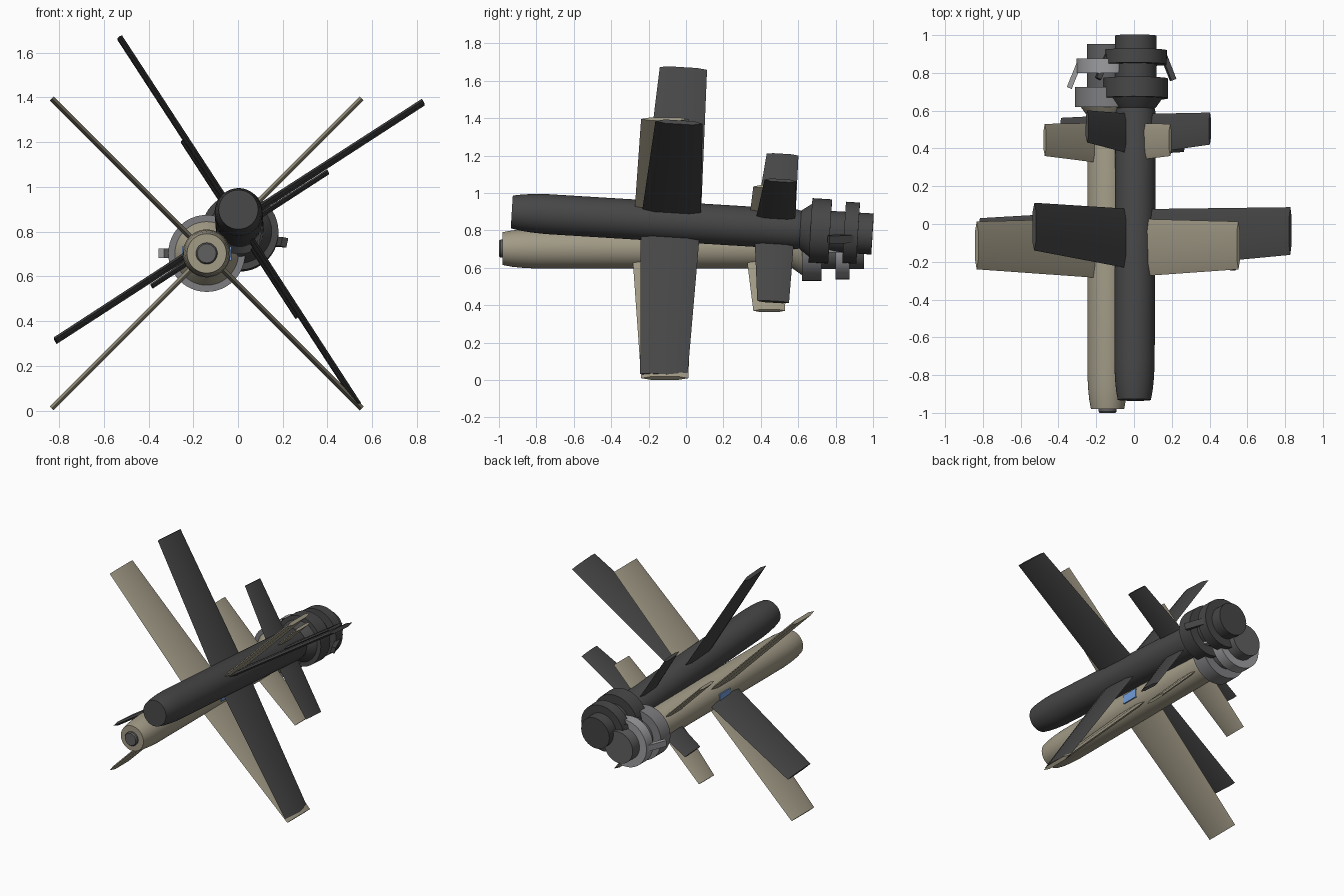
import bpy, bmesh, math
from mathutils import Matrix, Vector

if "Cube" in bpy.data.objects:
    bpy.data.objects.remove(bpy.data.objects["Cube"])


def material(name, rgb):
    m = bpy.data.materials.new(name)
    m.diffuse_color = (*rgb, 1)
    m.use_nodes = True
    m.node_tree.nodes["Principled BSDF"].inputs["Base Color"].default_value = m.diffuse_color
    return m


TAN = material("tan paint", (0.36, 0.325, 0.24))
BLACK = material("charcoal paint", (0.062, 0.062, 0.063))
STEEL = material("mid grey metal", (0.21, 0.21, 0.22))
DARK_STEEL = material("dark grey metal", (0.115, 0.115, 0.12))
LIGHT = material("light grey metal", (0.34, 0.34, 0.355))
BLUE = material("blue panel", (0.17, 0.34, 0.72))


def finish(bm, name, mat, matrix):
    bmesh.ops.recalc_face_normals(bm, faces=bm.faces)
    me = bpy.data.meshes.new(name)
    bm.to_mesh(me)
    bm.free()
    me.materials.append(mat)
    ob = bpy.data.objects.new(name, me)
    ob.matrix_world = matrix
    bpy.context.collection.objects.link(ob)


def lathe(name, profile, mat, matrix, segs=48):
    """Closed solid of revolution about y from (y, radius) pairs."""
    bm = bmesh.new()
    rings = []
    for y, r in profile:
        rings.append([bm.verts.new((r * math.cos(2 * math.pi * i / segs), y,
                                    r * math.sin(2 * math.pi * i / segs))) for i in range(segs)])
    for a, b in zip(rings, rings[1:]):
        for i in range(segs):
            j = (i + 1) % segs
            bm.faces.new((a[i], a[j], b[j], b[i]))
    bm.faces.new(rings[0])
    bm.faces.new(rings[-1])
    finish(bm, name, mat, matrix)


def fin(name, root, tip, r0, r1, thick, mat, matrix):
    """Tapered blade along local x with a flat hexagonal section."""
    bm = bmesh.new()
    loops = []
    for r, (y0, y1) in ((r0, root), (r1, tip)):
        c, t = y1 - y0, thick / 2
        sec = [(y0, 0), (y0 + c * .2, t), (y1 - c * .2, t), (y1, 0),
               (y1 - c * .2, -t), (y0 + c * .2, -t)]
        loops.append([bm.verts.new((r, y, z)) for y, z in sec])
    a, b = loops
    for i in range(6):
        j = (i + 1) % 6
        bm.faces.new((a[i], a[j], b[j], b[i]))
    bm.faces.new(a)
    bm.faces.new(b)
    finish(bm, name, mat, matrix)


def box(name, size, mat, matrix):
    bm = bmesh.new()
    bmesh.ops.create_cube(bm, size=1, matrix=Matrix.Diagonal((*size, 1)))
    finish(bm, name, mat, matrix)


def missile(prefix, M, paint, ring_a, ring_b, tail, arm):
    # body with blunt nose, neck and flare
    lathe(prefix + "_body", [(-.98, .088), (-.93, .097), (-.87, .103), (-.79, .107), (.54, .107),
                             (.565, .101), (.575, .11), (.62, .142)], paint, M)
    # tail motor: two collars around a core
    lathe(prefix + "_front_collar", [(.62, .172), (.725, .172)], ring_a, M)
    lathe(prefix + "_core", [(.71, .11), (.81, .11)], tail, M)
    lathe(prefix + "_rear_collar", [(.80, .164), (.875, .164)], ring_b, M)
    lathe(prefix + "_tail_cap", [(.87, .11), (.952, .11)], tail, M)
    # four wings and four tail fins in an X
    for k in range(4):
        R = M @ Matrix.Rotation(math.radians(45 + 90 * k), 4, 'Y')
        fin(f"{prefix}_wing_{k}", (-.285, .03), (-.24, .013), .08, .98, .024, paint, R)
        fin(f"{prefix}_tail_fin_{k}", (.325, .535), (.36, .53), .08, .47, .018, paint, R)
    # slanted side arms on the rear collar
    for s, side in ((1, "right"), (-1, "left")):
        p, q = Vector((s * .15, .85, 0)), Vector((s * .203, .72, 0))
        d = q - p
        ang = math.atan2(-d.x, d.y)
        A = M @ Matrix.Translation((p + q) / 2) @ Matrix.Rotation(ang, 4, 'Z')
        box(f"{prefix}_{side}_arm", (.028, d.length, .042), arm, A)


# tan missile lies level
T = Matrix.Translation((-.14, 0, .703))
missile("tan_missile", T, TAN, STEEL, LIGHT, DARK_STEEL, LIGHT)
lathe("nose_cap", [(-1.0, .042), (-.992, .048), (-.97, .048)], DARK_STEEL, T, 32)
for s, side in ((1, "right"), (-1, "left")):
    box(f"{side}_blue_panel", (.009, .12, .062), BLUE, T @ Matrix.Translation((s * .1065, -.08, 0)))

# dark missile rests on it, pitched and rolled
D = (Matrix.Translation((.006, .047, .839)) @ Matrix.Rotation(math.radians(-.25), 4, 'Z')
     @ Matrix.Rotation(math.radians(-3.5), 4, 'X') @ Matrix.Rotation(math.radians(12), 4, 'Y'))
missile("dark_missile", D, BLACK, BLACK, BLACK, BLACK, BLACK)

# smooth the round parts, keep edges sharp
for ob in bpy.context.scene.objects:
    ob.select_set(True)
    bpy.context.view_layer.objects.active = ob
bpy.ops.object.shade_smooth_by_angle(angle=math.radians(20))
